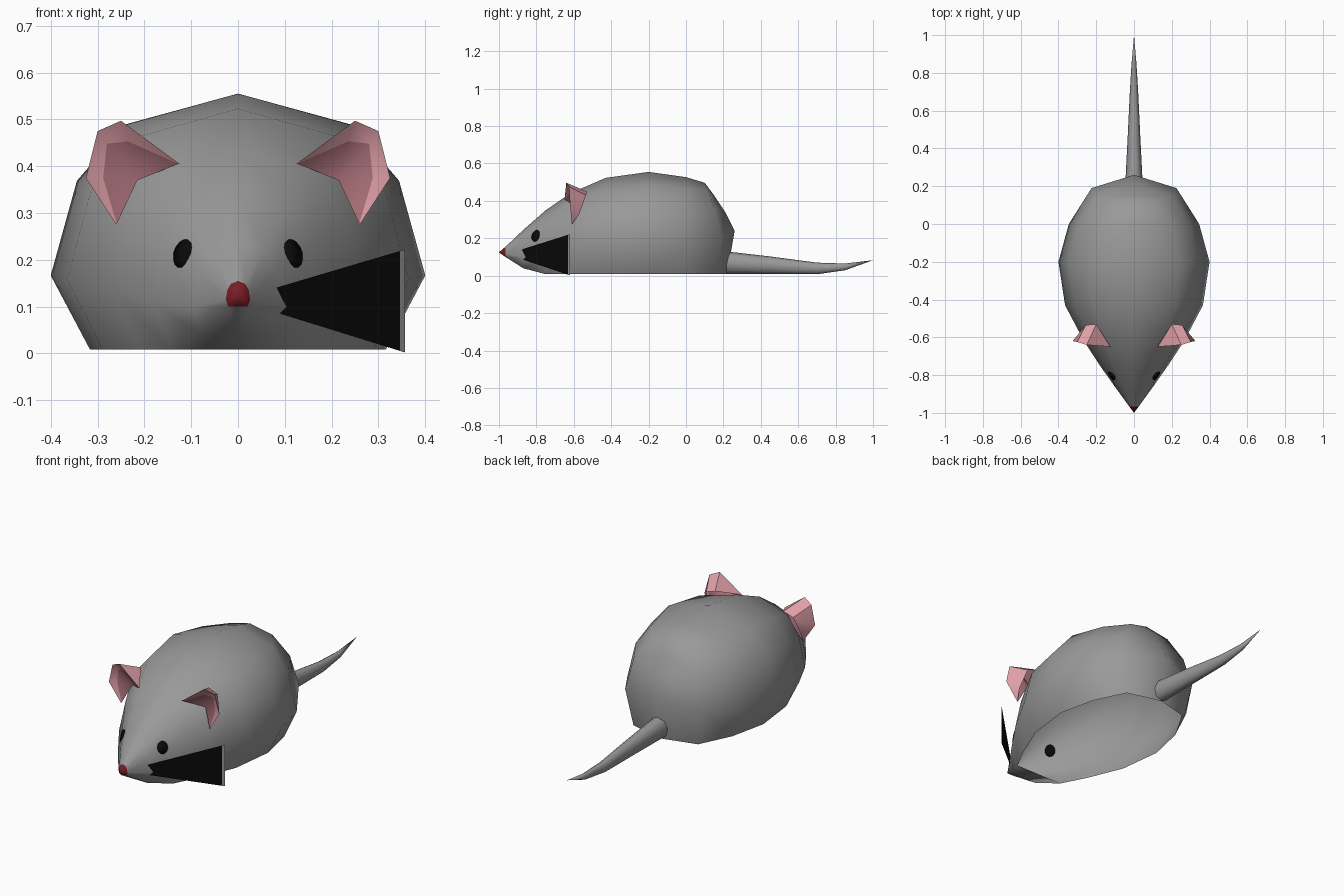
import bpy, bmesh, math
from mathutils import Vector
from mathutils.bvhtree import BVHTree

if "Cube" in bpy.data.objects:
    bpy.data.objects.remove(bpy.data.objects["Cube"])


def material(name, rgb):
    m = bpy.data.materials.new(name)
    m.diffuse_color = (*rgb, 1)
    m.use_nodes = True
    m.node_tree.nodes["Principled BSDF"].inputs["Base Color"].default_value = m.diffuse_color
    return m


GREY = material("grey fur", (0.32, 0.32, 0.32))
PINK = material("light pink", (0.74, 0.35, 0.39))
ROSE = material("dark pink", (0.42, 0.17, 0.20))
RED = material("nose red", (0.20, 0.012, 0.018))
BLACK = material("black", (0.003, 0.003, 0.003))


def finish(bm, name, mats, smooth=True, recalc=True):
    bmesh.ops.remove_doubles(bm, verts=bm.verts[:], dist=0.0005)
    if recalc:
        bmesh.ops.recalc_face_normals(bm, faces=bm.faces[:])
    for f in bm.faces:
        f.smooth = smooth
    me = bpy.data.meshes.new(name)
    bm.to_mesh(me)
    ob = bpy.data.objects.new(name, me)
    bpy.context.collection.objects.link(ob)
    for m in mats:
        me.materials.append(m)
    return ob


def add_face(bm, pts, index=0):
    keep = []
    for p in pts:
        if all((Vector(p) - Vector(q)).length > 1e-4 for q in keep):
            keep.append(p)
    if len(keep) > 2:
        bm.faces.new([bm.verts.new(p) for p in keep]).material_index = index


def flip(p, s):
    return (p[0] * s, p[1], p[2])


# body: half rings (bottom to top) lofted from nose to rump, open underneath
PROFILE = [(0.79, 0), (1, 0.29), (0.86, 0.66), (0.6, 0.88), (0, 1)]
# y, half width, bottom, top
STATIONS = [(-0.965, 0.026, 0.10, 0.155), (-0.87, 0.095, 0.04, 0.245),
            (-0.75, 0.18, 0.008, 0.35), (-0.62, 0.265, 0.008, 0.44),
            (-0.43, 0.365, 0.008, 0.523), (-0.2, 0.4, 0.008, 0.555),
            (0.0, 0.345, 0.008, 0.527)]
rings = [[(0, -1, 0.125)] * 5]
for y, w, zb, zt in STATIONS:
    rings.append([(a * w, y, zb + t * (zt - zb)) for a, t in PROFILE])
rings.append([(0.19, 0.17, 0.008), (0.225, 0.19, 0.2), (0.2, 0.15, 0.36),
              (0.12, 0.12, 0.46), (0, 0.1, 0.497)])
rings.append([(0, 0.22, 0.008), (0, 0.26, 0.24), (0, 0.21, 0.34),
              (0, 0.15, 0.43), (0, 0.1, 0.497)])
bm = bmesh.new()
for s in (1, -1):
    for k, (a, b) in enumerate(zip(rings, rings[1:])):
        nose = 1 if k == 0 else 0
        for i in range(4):
            add_face(bm, [flip(p, s) for p in (a[i], b[i], b[i + 1], a[i + 1])], nose)
        if k < 3:  # chin
            quad = (a[0], b[0], (0, *b[0][1:]), (0, *a[0][1:]))
            add_face(bm, [flip(p, s) for p in quad], nose)
body = finish(bm, "body", [GREY, RED])
tree = BVHTree.FromBMesh(bm)

# eyes: thin ovals projected on the head
for s, side in ((1, "right"), (-1, "left")):
    e = bmesh.new()
    ray = Vector((-s, 1, -0.3)).normalized()
    across = Vector((s, 1, 0)).normalized()
    up = Vector((0, 0, 1))
    centre = Vector((s * 0.117, -0.802, 0.213))
    ring = []
    for i in range(14):
        t = 2 * math.pi * i / 14
        start = centre + across * 0.026 * math.cos(t) + up * 0.032 * math.sin(t) - ray * 0.3
        hit = tree.ray_cast(start, ray)[0] or start + ray * 0.3
        ring.append(hit)
    mid = tree.ray_cast(centre - ray * 0.3, ray)[0] or centre
    for i in range(14):
        add_face(e, (mid, ring[i], ring[(i + 1) % 14]))
    ob = finish(e, side + "_eye", [BLACK])
    mod = ob.modifiers.new("thickness", "SOLIDIFY")
    mod.thickness = 0.008
    mod.offset = 0

# ears: light shell and rim with a darker hollow
RIM = [(0.125, -0.65, 0.405), (0.25, -0.64, 0.497), (0.30, -0.625, 0.475),
       (0.325, -0.62, 0.375), (0.26, -0.61, 0.275)]
INNER = [(0.127, -0.648, 0.405), (0.235, -0.615, 0.453), (0.28, -0.605, 0.448),
         (0.288, -0.603, 0.375), (0.259, -0.608, 0.277)]
BACK = [(0.125, -0.65, 0.405), (0.2, -0.53, 0.45), (0.255, -0.535, 0.43),
        (0.28, -0.57, 0.33), (0.26, -0.61, 0.275)]
HOLLOW = (0.215, -0.58, 0.37)
for s, side in ((1, "right"), (-1, "left")):
    e = bmesh.new()
    for i in range(4):
        j = i + 1
        for pts, idx in (((RIM[i], RIM[j], INNER[j], INNER[i]), 0),
                         ((INNER[i], INNER[j], HOLLOW), 1),
                         ((RIM[j], RIM[i], BACK[i], BACK[j]), 0)):
            add_face(e, [flip(p, s) for p in pts], idx)
    finish(e, side + "_ear", [PINK, ROSE]).data.set_sharp_from_angle(angle=math.radians(50))

# tail: tapering tube
t_bm = bmesh.new()
TAIL = [(0.215, 0.07, 0.046, 0.06), (0.45, 0.056, 0.034, 0.047),
        (0.7, 0.039, 0.022, 0.031), (0.85, 0.047, 0.013, 0.018), (1.0, 0.083, 0, 0)]
loops = [[(rx * math.cos(i * math.pi / 4), y, z + rz * math.sin(i * math.pi / 4))
          for i in range(8)] for y, z, rx, rz in TAIL]
for a, b in zip(loops, loops[1:]):
    for i in range(8):
        j = (i + 1) % 8
        add_face(t_bm, (a[i], a[j], b[j], b[i]))
finish(t_bm, "tail", [GREY])

# whiskers: one flat fan on the right cheek with a pale border
w_bm = bmesh.new()
A, B = Vector((0.08, -0.88, 0.14)), Vector((0.08, -0.88, 0.088))
C, D = Vector((0.357, -0.62, 0.002)), Vector((0.357, -0.62, 0.222))
C2, D2 = B.lerp(C, 0.96), A.lerp(D, 0.96)
add_face(w_bm, (A, B, C2, D2), 0)
add_face(w_bm, (D2, C2, C, D), 1)
finish(w_bm, "whiskers", [BLACK, GREY], smooth=False, recalc=False)
